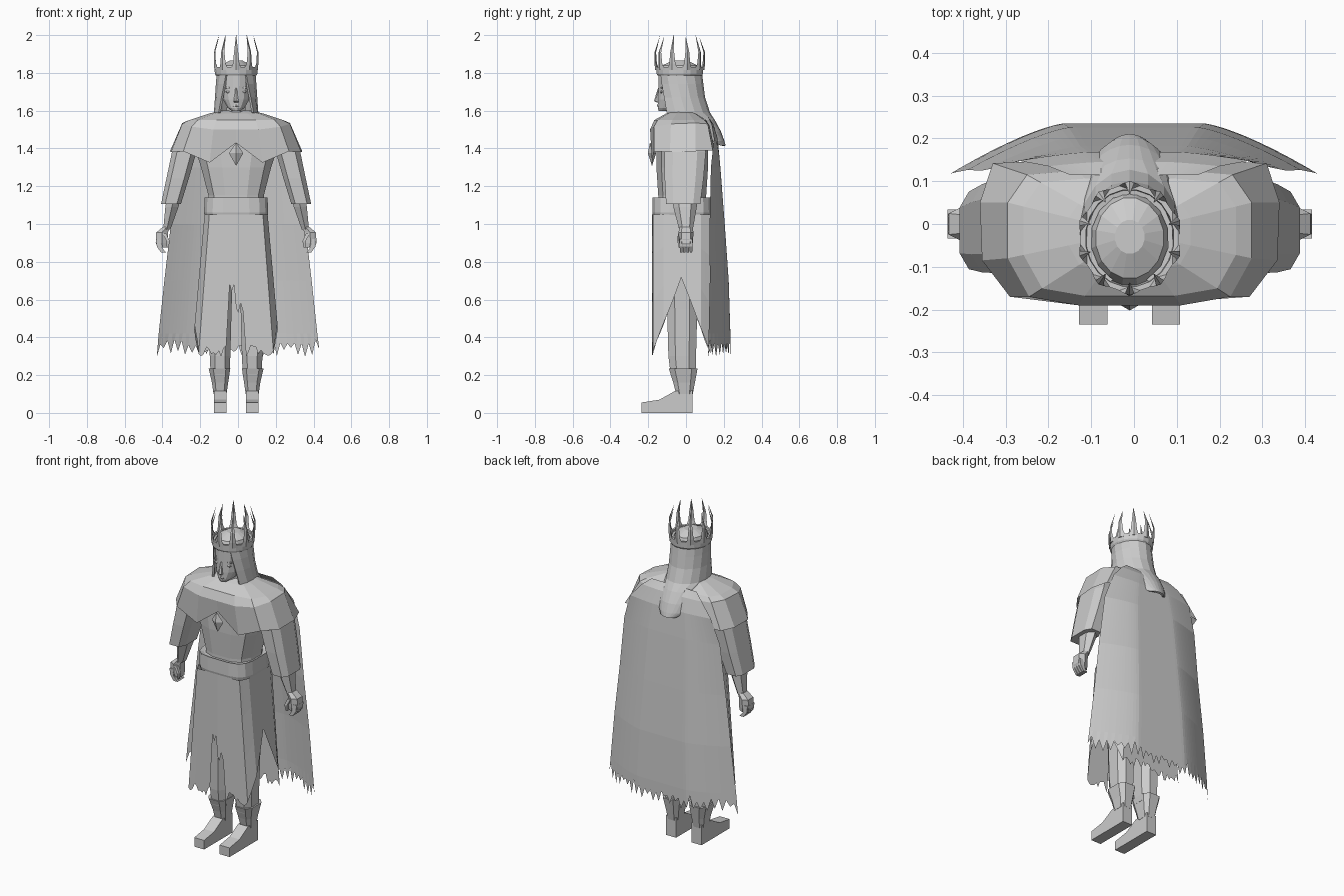
import bpy, bmesh, math, random
from mathutils import Vector

random.seed(4)
if "Cube" in bpy.data.objects:
    bpy.data.objects.remove(bpy.data.objects["Cube"])

stone = bpy.data.materials.new("plain_grey")
stone.use_nodes = True
stone.diffuse_color = (0.6, 0.6, 0.6, 1)
stone.node_tree.nodes["Principled BSDF"].inputs["Base Color"].default_value = (0.6, 0.6, 0.6, 1)
CX = -0.01  # body centre line


def grid(name, rows, closed=True, caps=True, thick=0):
    """Skin a list of point rows; closed rows make a tube, open rows a sheet."""
    bm = bmesh.new()
    vs = [[bm.verts.new(p) for p in row] for row in rows]
    n = len(rows[0])
    for a, b in zip(vs, vs[1:]):
        for i in range(n if closed else n - 1):
            j = (i + 1) % n
            bm.faces.new((a[i], a[j], b[j], b[i]))
    if closed and caps:
        bm.faces.new(vs[0])
        bm.faces.new(vs[-1])
    bmesh.ops.remove_doubles(bm, verts=bm.verts, dist=0.0005)
    bmesh.ops.recalc_face_normals(bm, faces=bm.faces)
    mesh = bpy.data.meshes.new(name)
    bm.to_mesh(mesh)
    bm.free()
    mesh.materials.append(stone)
    ob = bpy.data.objects.new(name, mesh)
    bpy.context.collection.objects.link(ob)
    if thick:
        ob.modifiers.new("thickness", 'SOLIDIFY').thickness = thick


def oval(x, y, z, rx, ry, n=8, power=1.0, turn=0.5):
    """Horizontal ring; power below 1 makes it squarer."""
    pts = []
    for i in range(n):
        a = 2 * math.pi * (i + turn) / n
        c, s = math.cos(a), math.sin(a)
        pts.append((x + rx * math.copysign(abs(c) ** power, c),
                    y + ry * math.copysign(abs(s) ** power, s), z))
    return pts


def loft(name, rings, n=8, power=1.0, caps=True, turn=0.5):
    grid(name, [oval(*r, n, power, turn) for r in rings], caps=caps)


def prism(name, profile, x0, x1):
    """Side profile of (y, z) points extruded across x."""
    grid(name, [[(x, y, z) for y, z in profile] for x in (x0, x1)])


def mirrored(half):
    """Half outline running front to back made into a full loop."""
    return half + [(-p[0], *p[1:]) for p in reversed(half[1:-1])]


def resample(loop, step):
    out = []
    for a, b in zip(loop, loop[1:] + loop[:1]):
        a, b = Vector(a), Vector(b)
        k = max(1, round((b - a).length / step))
        out += [a.lerp(b, i / k) for i in range(k)]
    return out


# Boots, legs, arms and hands
for s, side in ((1, "left"), (-1, "right")):
    lx = CX + s * 0.085
    prism(side + "_foot", [(.035, 0), (-.235, 0), (-.235, .055), (-.14, .07), (-.06, .115), (.035, .12)],
          lx - .033, lx + .033)
    loft(side + "_boot", [(lx, -.008, .1, .036, .046), (lx, -.01, .16, .045, .06),
                          (lx + s * .003, -.015, .235, .06, .08)], power=.6)
    loft(side + "_leg", [(lx, -.015, .2, .053, .07), (lx, -.02, .3, .058, .078),
                         (lx, -.02, .55, .065, .085), (lx, -.025, .95, .078, .1)], power=.8)

    def ax(x):
        return CX + s * x
    loft(side + "_sleeve", [(ax(.24), -.005, 1.49, .06, .09), (ax(.275), -.005, 1.38, .068, .115),
                            (ax(.31), -.01, 1.24, .062, .108), (ax(.345), -.015, 1.105, .055, .095)], power=.6)
    loft(side + "_forearm", [(ax(.325), -.005, 1.16, .045, .07), (ax(.34), -.005, 1.09, .04, .062),
                             (ax(.367), 0, .97, .022, .036)], n=6)
    loft(side + "_hand", [(ax(.367), 0, .985, .022, .034), (ax(.392), 0, .955, .034, .04),
                          (ax(.393), 0, .9, .036, .036), (ax(.388), 0, .875, .028, .03)], n=6, power=.7)
    for k in range(4):
        y = -.026 + k * .0175
        loft(side + "_finger", [(ax(.414), y, .92, .014, .009), (ax(.408), y, .88, .014, .009),
                                (ax(.385), y, .85, .016, .008)], n=4, power=.6)
    loft(side + "_thumb", [(ax(.38), -.034, .95, .014, .012), (ax(.36), -.038, .91, .012, .011),
                           (ax(.362), -.034, .875, .007, .007)], n=4)

# Torso and belt
loft("torso", [(CX, -.02, 1.06, .15, .13), (CX, -.02, 1.15, .15, .13), (CX, -.02, 1.3, .19, .14),
               (CX, -.02, 1.42, .23, .14), (CX, -.01, 1.55, .14, .09)], n=12, power=.7)
loft("belt", [(CX, -.022, 1.035, .166, .152), (CX, -.022, 1.06, .172, .158),
              (CX, -.022, 1.14, .168, .156), (CX, -.022, 1.132, .15, .135)], n=16, power=.55)


# Skirt split at the front and both sides, with a torn hem
def hem(x, y):
    rag = random.uniform(-.035, .035)
    if y < -.1 and abs(x) < .2:
        return .6 + 2.5 * rag
    if abs(x) > .84:
        return .72 - .4 * min(1, abs(y + .025) / .15) + rag * .3
    return .33 + rag


plan = resample(mirrored([(0, -.18), (.85, -.175), (1, -.12), (1, -.025), (1, .08), (.85, .13), (0, .13)]), .055)
hems = [hem(p.x, p.y) for p in plan]
rows = []
for t in (0, .3, .65, 1):
    row = []
    for p, h in zip(plan, hems):
        z = 1.05 + (h - 1.05) * t
        row.append((CX + p.x * (.167 + (1.05 - z) * .09), p.y, z))
    rows.append(row)
grid("skirt", rows, caps=False)

# Shoulder mantle with pointed front edge
lower = [(0, -.178, 1.43), (.14, -.18, 1.325), (.28, -.17, 1.385), (.345, -.085, 1.38),
         (.35, .05, 1.385), (.32, .142, 1.39), (.15, .15, 1.4), (0, .15, 1.4)]
upper = [(0, -.19, 1.5), (.12, -.19, 1.5), (.235, -.17, 1.515), (.285, -.08, 1.53),
         (.285, .05, 1.535), (.24, .115, 1.53), (.12, .125, 1.52), (0, .125, 1.52)]


def shrunk(f, z):
    return [(x * f, -.02 + (y + .02) * f, z) for x, y, _ in upper]


mantle = [mirrored(r) for r in (lower, upper, shrunk(.87, 1.55), shrunk(.5, 1.585), shrunk(.28, 1.6))]
grid("shoulder_mantle", [[(CX + x, y, z) for x, y, z in r] for r in mantle], caps=False)
loft("brooch", [(CX, -.18, 1.31, .001, .001), (CX, -.18, 1.375, .038, .022),
                (CX, -.19, 1.43, .001, .001)], n=4, turn=0)

# Long cape curving forward at its sides, with a torn lower edge
cols = 46
tears = [random.uniform(.35, .39) if i % 2 else random.uniform(.295, .345) for i in range(cols + 1)]
rows = []
for z, w, back, drop in [(1.57, .15, .115, 0), (1.53, .2, .145, .01), (1.45, .27, .168, .02),
                         (1.3, .32, .182, .05), (1.0, .355, .205, .08), (.7, .39, .226, .1),
                         (.42, .42, .235, .115), (0, .43, .235, .118)]:
    row = []
    for i in range(cols + 1):
        u = 2 * i / cols - 1
        bend = max(0, abs(u) - .38) / .62
        row.append((w * u, back - drop * bend ** 1.35, z or tears[i]))
    rows.append(row)
grid("cape", rows, closed=False)

# Neck, head and facial features
loft("neck", [(CX, -.03, 1.54, .06, .06), (CX, -.035, 1.66, .05, .055)])
loft("head", [(CX, -.105, 1.597, .022, .04), (CX, -.09, 1.615, .045, .06), (CX, -.06, 1.66, .072, .09),
              (CX, -.04, 1.72, .084, .108), (CX, -.035, 1.8, .092, .112), (CX, -.033, 1.84, .08, .095),
              (CX, -.03, 1.865, .035, .04)], n=16)
loft("nose", [(CX, -.145, 1.643, .013, .008), (CX, -.153, 1.651, .015, .016),
              (CX, -.146, 1.69, .008, .012), (CX, -.14, 1.72, .006, .008)], n=6)
loft("lips", [(CX, -.137, 1.617, .006, .01), (CX, -.14, 1.625, .022, .013),
              (CX, -.14, 1.634, .008, .012)], n=6)
for s in (1, -1):
    ex = CX + s * .04
    loft("eye", [(ex, -.13, 1.692, .006, .004), (ex, -.13, 1.7, .018, .008), (ex, -.13, 1.707, .006, .004)], n=6)
    loft("brow", [(ex, -.13, 1.718, .022, .006), (ex, -.13, 1.725, .02, .006)], n=6)

# Hair framing the face and falling down the back
rows = []
for z, cy, rx, ry, start in [(1.82, -.035, .103, .117, -62), (1.74, -.03, .108, .122, -54),
                             (1.67, -.025, .112, .126, -46), (1.59, -.015, .118, .142, -38),
                             (1.55, .03, .118, .123, 0), (1.49, .055, .115, .13, 20),
                             (1.44, .065, .11, .138, 35), (1.415, .085, .085, .125, 52)]:
    angles = [math.radians(start + (180 - 2 * start) * i / 12) for i in range(13)]
    rows.append([(CX + rx * math.cos(a), cy + ry * math.sin(a), z) for a in angles])
grid("hair", rows, closed=False, thick=.012)

# Crown band and curved spikes
loft("crown_band", [(CX, -.033, 1.785, .108, .118), (CX, -.033, 1.795, .114, .124), (CX, -.033, 1.83, .116, .126),
                    (CX, -.033, 1.83, .104, .114), (CX, -.033, 1.785, .098, .108)], n=20, caps=False)
for k in range(10):
    a = math.radians(-90 + 36 * k)
    tall = 1 if k % 2 == 0 else .93
    out = Vector((math.cos(a), math.sin(a) * 1.08, 0))
    side = Vector((-math.sin(a), math.cos(a), 0))
    rows = []
    for z, r, w in [(1.815, .11, .03), (1.85, .118, .017), (1.91, .12, .011),
                    (1.825 + .175 * tall, .096, .0008)]:
        mid = Vector((CX, -.033, z)) + out * r
        rows.append([mid + side * w, mid + out * w * .35, mid - side * w, mid - out * w * .35])
    grid("crown_spike", rows)
